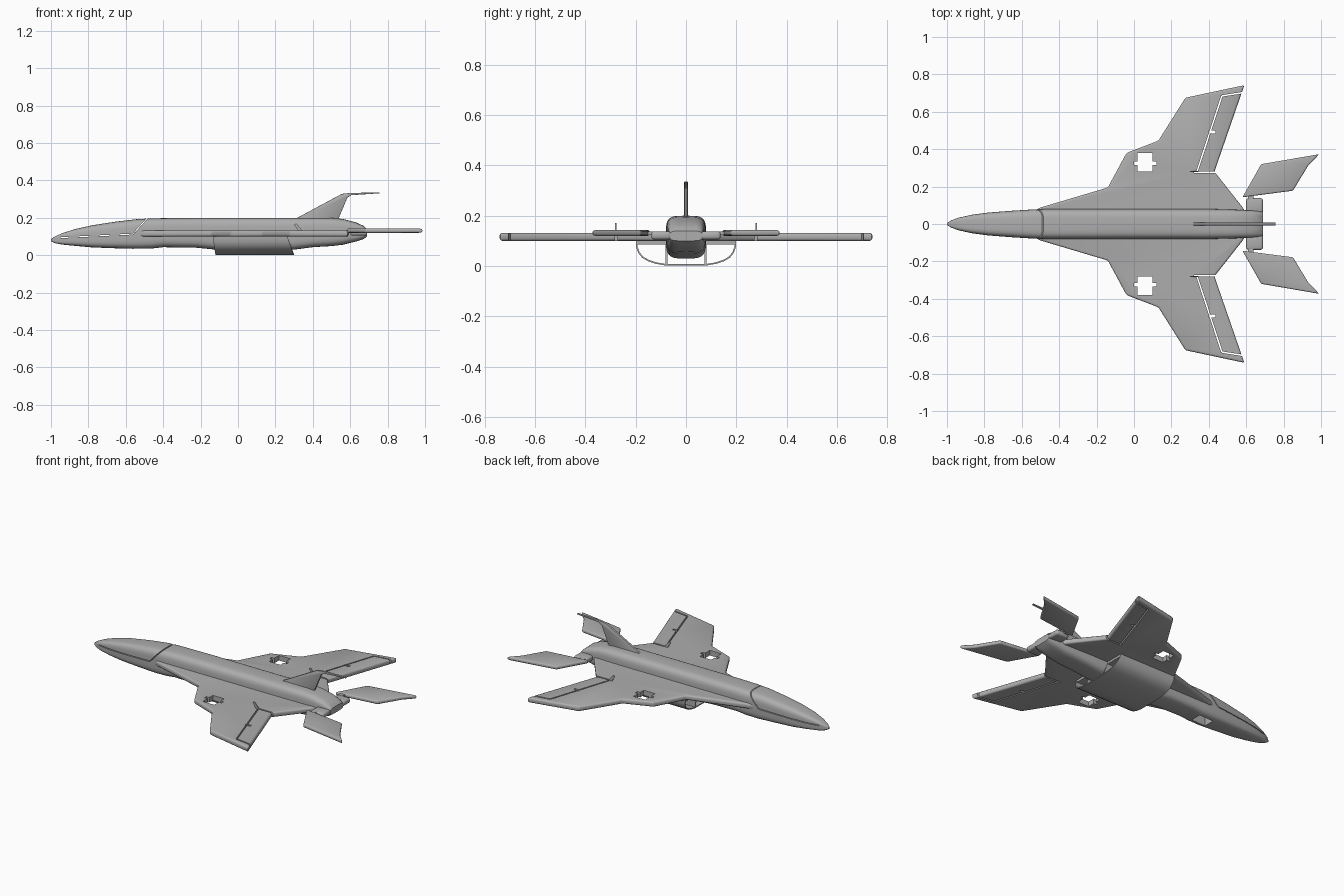
import bpy, bmesh, math
from mathutils import Vector

cube = bpy.data.objects.get("Cube")
if cube:
    bpy.data.objects.remove(cube, do_unlink=True)

grey = bpy.data.materials.new("plain grey")
grey.use_nodes = True
tone = (0.42, 0.42, 0.42, 1)
grey.diffuse_color = tone
grey.node_tree.nodes["Principled BSDF"].inputs["Base Color"].default_value = tone


def make(name, bm):
    bmesh.ops.recalc_face_normals(bm, faces=bm.faces)
    mesh = bpy.data.meshes.new(name)
    bm.to_mesh(mesh)
    bm.free()
    obj = bpy.data.objects.new(name, mesh)
    bpy.context.collection.objects.link(obj)
    mesh.materials.append(grey)
    return obj


def prism(name, pts, lo, hi, axis="z"):
    """Extrude an outline along z (points are x, y) or along y (points are x, z)."""
    bm = bmesh.new()
    place = lambda p, h: (p[0], p[1], h) if axis == "z" else (p[0], h, p[1])
    face = bm.faces.new([bm.verts.new(place(p, lo)) for p in pts])
    grown = bmesh.ops.extrude_face_region(bm, geom=[face])["geom"]
    move = Vector(place((0, 0), hi - lo))
    bmesh.ops.translate(bm, vec=move, verts=[g for g in grown if isinstance(g, bmesh.types.BMVert)])
    return make(name, bm)


def box(name, x0, x1, y0, y1, z0, z1):
    return prism(name, [(x0, y0), (x1, y0), (x1, y1), (x0, y1)], z0, z1)


def strip(p, q, width):
    """Four corners of a thin strip from p to q."""
    p, q = Vector(p), Vector(q)
    side = (q - p).orthogonal().normalized() * width / 2
    return [p + side, q + side, q - side, p - side]


def apply(obj, kind, **settings):
    mod = obj.modifiers.new(kind, kind)
    for key, value in settings.items():
        setattr(mod, key, value)
    bpy.context.view_layer.objects.active = obj
    bpy.ops.object.modifier_apply(modifier=mod.name)


def cut(obj, cutter):
    apply(obj, "BOOLEAN", object=cutter, operation="DIFFERENCE", solver="EXACT")
    bpy.data.objects.remove(cutter, do_unlink=True)


def round_edges(obj, width, segments=3):
    apply(obj, "BEVEL", width=width, segments=segments, limit_method="ANGLE")


def mirror(obj):
    apply(obj, "MIRROR", use_axis=(False, True, False))


def cylinder(name, radius, length, centre, sides=32):
    """Cylinder lying along x."""
    bm = bmesh.new()
    bmesh.ops.create_cone(bm, cap_ends=True, segments=sides, radius1=radius, radius2=radius, depth=length)
    for v in bm.verts:
        v.co = Vector((v.co.z, v.co.y, v.co.x)) + Vector(centre)
    return make(name, bm)


# Fuselage: rounded box sections given as x, half width, bottom, top
sections = [
    (-1, .005, .075, .086), (-.98, .018, .065, .1), (-.94, .033, .057, .118),
    (-.87, .049, .05, .14), (-.78, .061, .042, .16), (-.65, .071, .037, .18),
    (-.54, .078, .034, .193), (-.46, .08, .036, .197), (-.4, .08, .043, .198),
    (-.22, .08, .04, .2), (-.12, .08, .03, .2), (.3, .08, .03, .2),
    (.4, .08, .043, .2), (.5, .078, .049, .199), (.56, .076, .056, .194),
    (.63, .072, .073, .176), (.67, .068, .086, .158), (.69, .064, .1, .14),
]
bm = bmesh.new()
rings = []
for x, w, low, high in sections:
    ring = []
    for i in range(40):
        a = math.tau * i / 40
        c, s = math.cos(a), math.sin(a)
        y = math.copysign(abs(c) ** .5, c) * w
        z = (low + high) / 2 + math.copysign(abs(s) ** .5, s) * (high - low) / 2
        ring.append(bm.verts.new((x, y, z)))
    rings.append(ring)
for a, b in zip(rings, rings[1:]):
    for i in range(40):
        j = (i + 1) % 40
        bm.faces.new((a[i], a[j], b[j], b[i]))
bm.faces.new(rings[0])
bm.faces.new(rings[-1])
fuselage = make("fuselage", bm)

# Exhaust bore, belly hatch and the seam around the nose cover
cut(fuselage, cylinder("exhaust_cutter", .052, .6, (.6, 0, .12)))
cut(fuselage, box("hatch_cutter", -.56, -.46, -.035, .035, 0, .13))
for p, q in [((-.465, .22), (-.56, .115)), ((-.95, .094), (-.562, .113))]:
    cut(fuselage, prism("seam_cutter", strip(p, q, .005), -.2, .2, "y"))

# Wings: flat board with rounded edges, aileron gaps and servo holes
wing = prism("wings", [(-.56, .06), (-.5, .088), (-.14, .195), (-.04, .38), (.13, .445),
                       (.275, .675), (.59, .742), (.43, .28), (.58, .09), (.6, .06)], .1, .132)
round_edges(wing, .01)
hinge = [(.335, .275), (.47, .685), (.6, .705)]
for p, q in zip(hinge, hinge[1:]):
    cut(wing, prism("aileron_cutter", strip(p, q, .008), 0, .3))
cut(wing, prism("aileron_cutter", strip((.32, .277), (.45, .277), .009), 0, .3))
cut(wing, box("horn_slot_cutter", .4, .435, .485, .5, 0, .3))
cut(wing, box("servo_cutter", .02, .1, .28, .38, 0, .3))
cut(wing, box("servo_tab_cutter", 0, .12, .315, .335, 0, .3))
mirror(wing)

# Aileron control horns
horn = prism("control_horns", [(.3, .165), (.312, .17), (.345, .13), (.325, .125)], .277, .283, "y")
mirror(horn)

# Tailplanes and the pivot blocks that carry them
tail = prism("tailplanes", [(.58, .143), (.68, .32), (.99, .373), (.93, .31), (.85, .178)], .12, .143)
round_edges(tail, .008)
mirror(tail)
pivot = box("tail_pivots", .6, .69, .058, .138, .105, .138)
round_edges(pivot, .012)
mirror(pivot)
rod = box("tail_rods", .61, .64, .13, .17, .124, .138)
mirror(rod)

# Fin with its swept tip blade
fin = prism("fin", [(.3, .19), (.32, .202), (.555, .328), (.6, .333), (.757, .336),
                    (.757, .331), (.605, .321), (.585, .308), (.535, .19)], -.007, .007, "y")
round_edges(fin, .002, 2)

# Belly duct: thin open-ended tray hung below the wings, with slanted ends
half = [(.196, .102), (.195, .075), (.187, .053), (.172, .035), (.15, .022), (.12, .012), (.08, .005)]
arc = half + [(-y, z) for y, z in reversed(half)]
bm = bmesh.new()
front = [bm.verts.new((-.12 - z * .15, y, z)) for y, z in arc]
back = [bm.verts.new((.3 - z * .36, y, z)) for y, z in arc]
for i in range(len(arc) - 1):
    bm.faces.new((front[i], front[i + 1], back[i + 1], back[i]))
duct = make("belly_duct", bm)
apply(duct, "SOLIDIFY", thickness=.006, offset=0)
for v in duct.data.vertices:
    v.co.z = max(v.co.z, 0)

# Duct inner walls and roof strips
wall = prism("duct_walls", [(-.13, .09), (-.12, .006), (.295, .006), (.265, .09)], .074, .081, "y")
mirror(wall)
roof = box("duct_roofs", -.13, .265, .07, .195, .086, .102)
mirror(roof)

# Smooth shading with sharp edges kept
bpy.ops.object.select_all(action="DESELECT")
for obj in (fuselage, wing, tail, pivot, fin, duct):
    obj.select_set(True)
bpy.context.view_layer.objects.active = fuselage
bpy.ops.object.shade_smooth_by_angle(angle=math.radians(35))
